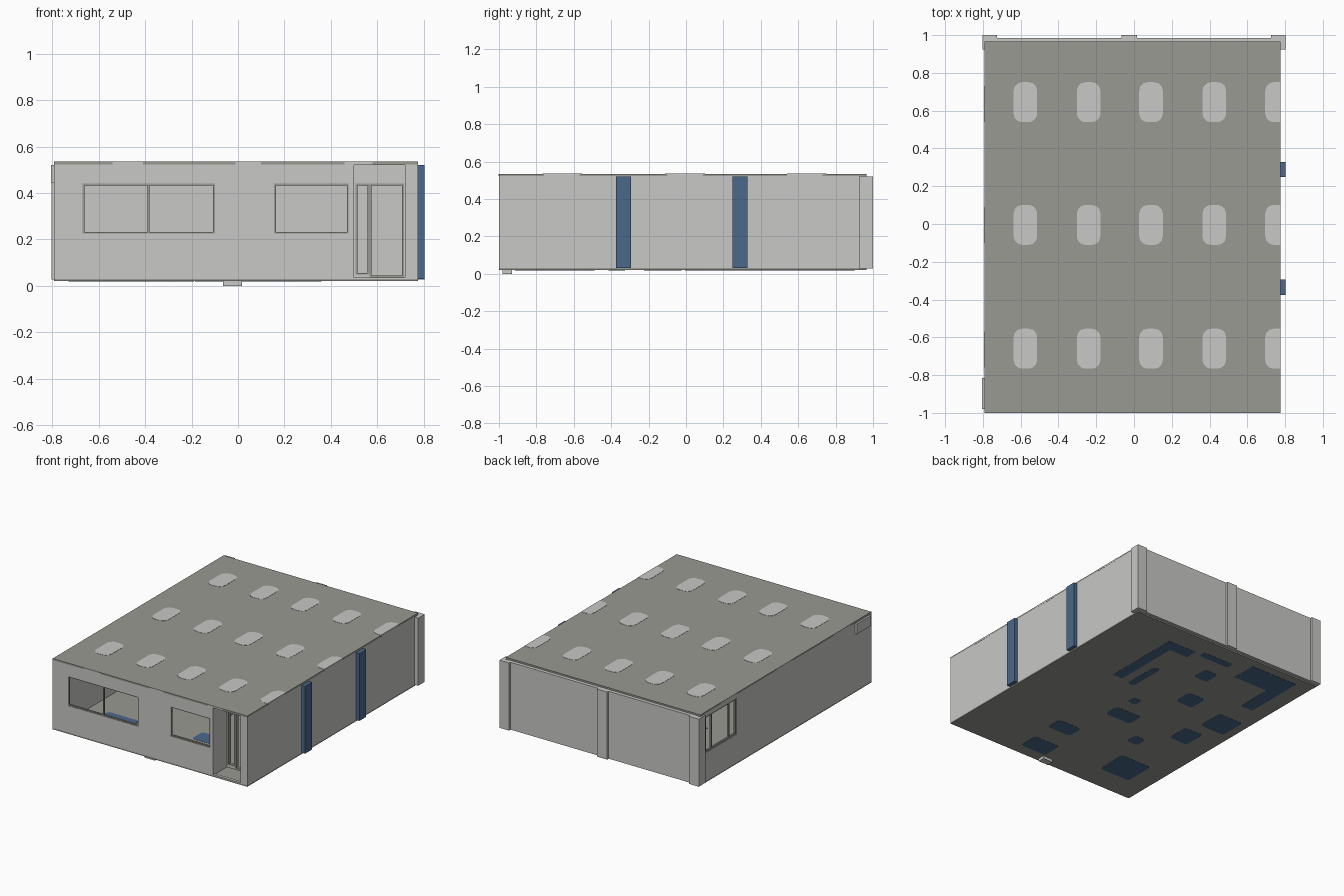
import bpy, bmesh, math

if "Cube" in bpy.data.objects:
    bpy.data.objects.remove(bpy.data.objects["Cube"])


def material(name, col):
    m = bpy.data.materials.new(name)
    m.diffuse_color = (*col, 1)
    m.use_nodes = True
    m.node_tree.nodes["Principled BSDF"].inputs["Base Color"].default_value = m.diffuse_color
    return m


LIGHT = material("light_grey", (0.578, 0.578, 0.565))
GREY = material("warm_grey", (0.314, 0.319, 0.287))
BLUE = material("slate_blue", (0.072, 0.138, 0.262))


def finish(name, bm, mat):
    bmesh.ops.recalc_face_normals(bm, faces=bm.faces)
    me = bpy.data.meshes.new(name)
    bm.to_mesh(me)
    bm.free()
    me.materials.append(mat)
    ob = bpy.data.objects.new(name, me)
    bpy.context.collection.objects.link(ob)
    return ob


def prism(name, pts, z0, z1, mat):
    bm = bmesh.new()
    f = bm.faces.new([bm.verts.new((x, y, z0)) for x, y in pts])
    ext = bmesh.ops.extrude_face_region(bm, geom=[f], use_keep_orig=True)["geom"]
    for v in ext:
        if isinstance(v, bmesh.types.BMVert):
            v.co.z = z1
    return finish(name, bm, mat)


def box(name, x0, x1, y0, y1, z0, z1, mat):
    return prism(name, [(x0, y0), (x1, y0), (x1, y1), (x0, y1)], z0, z1, mat)


def patch(name, cx, cy, w, d, r, z0, z1, mat, xmax=9):
    """Plate with rounded corners, optionally cut off at xmax."""
    pts = []
    for q, (sx, sy) in enumerate([(1, 1), (-1, 1), (-1, -1), (1, -1)]):
        for k in range(4):
            a = math.radians(90 * q + 30 * k)
            x = cx + sx * (w / 2 - r) + r * math.cos(a)
            y = cy + sy * (d / 2 - r) + r * math.sin(a)
            if x < xmax:
                pts.append((x, y))
            elif k in (0, 3) and sx > 0:
                pts.append((xmax, cy + sy * d / 2 * 0.98))
    clean = [p for i, p in enumerate(pts) if p != pts[i - 1]]
    return prism(name, clean, z0, z1, mat)


def wall(name, along, at, thick, u0, u1, z0, z1, holes, mat):
    """Wall with rectangular holes; thickness runs from `at` to `at + thick`."""
    us = sorted({u0, u1, *[h[i] for h in holes for i in (0, 1)]})
    zs = sorted({z0, z1, *[h[i] for h in holes for i in (2, 3)]})
    pos = (lambda u, z: (u, at, z)) if along == "x" else (lambda u, z: (at, u, z))
    bm = bmesh.new()
    vs = {(u, z): bm.verts.new(pos(u, z)) for u in us for z in zs}
    for a, b in zip(us, us[1:]):
        for c, d in zip(zs, zs[1:]):
            mu, mz = (a + b) / 2, (c + d) / 2
            if not any(h[0] < mu < h[1] and h[2] < mz < h[3] for h in holes):
                bm.faces.new([vs[a, c], vs[b, c], vs[b, d], vs[a, d]])
    ext = bmesh.ops.extrude_face_region(bm, geom=bm.faces[:], use_keep_orig=True)["geom"]
    off = [v for v in ext if isinstance(v, bmesh.types.BMVert)]
    bmesh.ops.translate(bm, verts=off, vec=(0, thick, 0) if along == "x" else (thick, 0, 0))
    loose = [v for v in bm.verts if not v.link_faces]
    bmesh.ops.delete(bm, geom=loose, context="VERTS")
    return finish(name, bm, mat)


def window(name, along, at, thick, u0, u1, z0, z1, mullions, t=0.008):
    """Window frame: a thin wall pierced by one hole per pane."""
    edges = [u0 + t / 2, *mullions, u1 - t / 2]
    panes = [(a + t / 2, b - t / 2, z0 + t, z1 - t) for a, b in zip(edges, edges[1:])]
    return wall(name, along, at, thick, u0, u1, z0, z1, panes, GREY)


X0, X1, Y0, Y1 = -0.792, 0.775, -1.0, 0.965

# floor and roof slabs
box("floor", X0, X1, Y0, Y1, 0.02, 0.03, GREY)
box("roof", X0, X1, Y0, Y1, 0.523, 0.535, GREY)

# outer walls
win_a, win_b = (-0.67, -0.10, 0.225, 0.44), (0.155, 0.477, 0.225, 0.44)
wall("front_wall", "x", Y0, 0.02, X0, X1, 0.03, 0.523,
     [win_a, win_b, (0.50, 0.72, 0.035, 0.52)], LIGHT)
side = (0.55, 0.91, 0.235, 0.50)
wall("left_wall", "y", X0, 0.02, Y0 + 0.02, Y1, 0.03, 0.523, [side], LIGHT)
box("right_wall", X1 - 0.02, X1, Y0 + 0.02, Y1, 0.03, 0.523, LIGHT)
box("back_wall", X0, X1, Y1 - 0.02, 0.985, 0.03, 0.52, LIGHT)

# window frames
window("front_window_wide", "x", Y0 + 0.004, 0.012, *win_a, [-0.385])
window("front_window_small", "x", Y0 + 0.004, 0.012, *win_b, [])
window("side_window", "y", X0 + 0.004, 0.012, *side, [0.63, 0.83], 0.012)

# recessed entrance with glazed door and side light
box("entrance_left_jamb", 0.485, 0.50, Y0 + 0.02, -0.82, 0.03, 0.523, LIGHT)
box("entrance_right_jamb", 0.72, 0.735, Y0 + 0.02, -0.82, 0.03, 0.523, LIGHT)
side_light, door = (0.507, 0.567, 0.048, 0.44), (0.567, 0.715, 0.036, 0.44)
wall("entrance_back", "x", -0.84, 0.02, 0.50, 0.72, 0.03, 0.523, [side_light, door], LIGHT)
window("side_light_frame", "x", -0.842, 0.024, *side_light, [])
window("door_frame", "x", -0.842, 0.024, *door, [])

# roof light panels, the last column cut by the roof edge
for x in (-0.575, -0.24, 0.09, 0.425, 0.757):
    for y in (0.645, -0.005, -0.66):
        patch("roof_panel", x, y, 0.125, 0.212, 0.045, 0.533, 0.5365, LIGHT, X1)

# light sections in the roof rim
for a, b in ((-0.54, -0.41), (-0.01, 0.10), (0.46, 0.58)):
    box("front_rim_panel", a, b, Y0 - 0.0012, Y0 + 0.003, 0.523, 0.534, LIGHT)
for a, b in ((-0.76, -0.57), (-0.10, 0.09), (0.54, 0.73)):
    box("side_rim_panel", X1 - 0.003, X1 + 0.0012, a, b, 0.523, 0.534, LIGHT)
    box("side_rim_panel", X0 - 0.0012, X0 + 0.003, a, b, 0.523, 0.534, LIGHT)

# blue floor markings, showing above and below the slab
ZB, ZT = 0.0188, 0.0312
for x, y, w, d in ((0.185, 0.325, 0.055, 0.28), (-0.045, 0.805, 0.25, 0.055),
                   (-0.13, 0.60, 0.11, 0.12), (0.02, 0.03, 0.07, 0.07),
                   (-0.26, 0.28, 0.14, 0.14), (-0.045, -0.165, 0.21, 0.12),
                   (0.15, -0.55, 0.19, 0.12), (0.12, -0.84, 0.21, 0.15),
                   (-0.63, 0.165, 0.20, 0.20), (-0.55, -0.11, 0.15, 0.17),
                   (-0.33, -0.37, 0.09, 0.09), (-0.51, -0.70, 0.25, 0.23)):
    patch("floor_marking", x, y, w, d, 0.02, ZB, ZT, BLUE)
prism("floor_marking_corner_right", [(0.28, 0.21), (0.36, 0.21), (0.36, 0.80), (0.13, 0.80),
                                     (0.13, 0.71), (0.28, 0.71)], ZB, ZT, BLUE)
prism("floor_marking_corner_left", [(-0.67, 0.44), (-0.57, 0.44), (-0.57, 0.71), (-0.29, 0.71),
                                    (-0.29, 0.90), (-0.67, 0.90)], ZB, ZT, BLUE)

# back pilasters and blue side pilasters
for a, b, y in ((-0.803, -0.725, 0.925), (-0.065, 0.017, 0.97), (0.725, 0.803, 0.925)):
    box("back_pilaster", a, b, y, 1.0, 0.028, 0.52, LIGHT)
for a in (-0.375, 0.248):
    box("side_pilaster", X1 - 0.005, 0.803, a, a + 0.08, 0.03, 0.52, BLUE)

# small fittings: left wall plate and the block under the front edge
box("wall_plate", -0.805, X0 + 0.005, -0.98, -0.815, 0.445, 0.52, LIGHT)
box("foundation_block", -0.065, 0.017, -0.98, -0.93, 0.0, 0.022, LIGHT)
